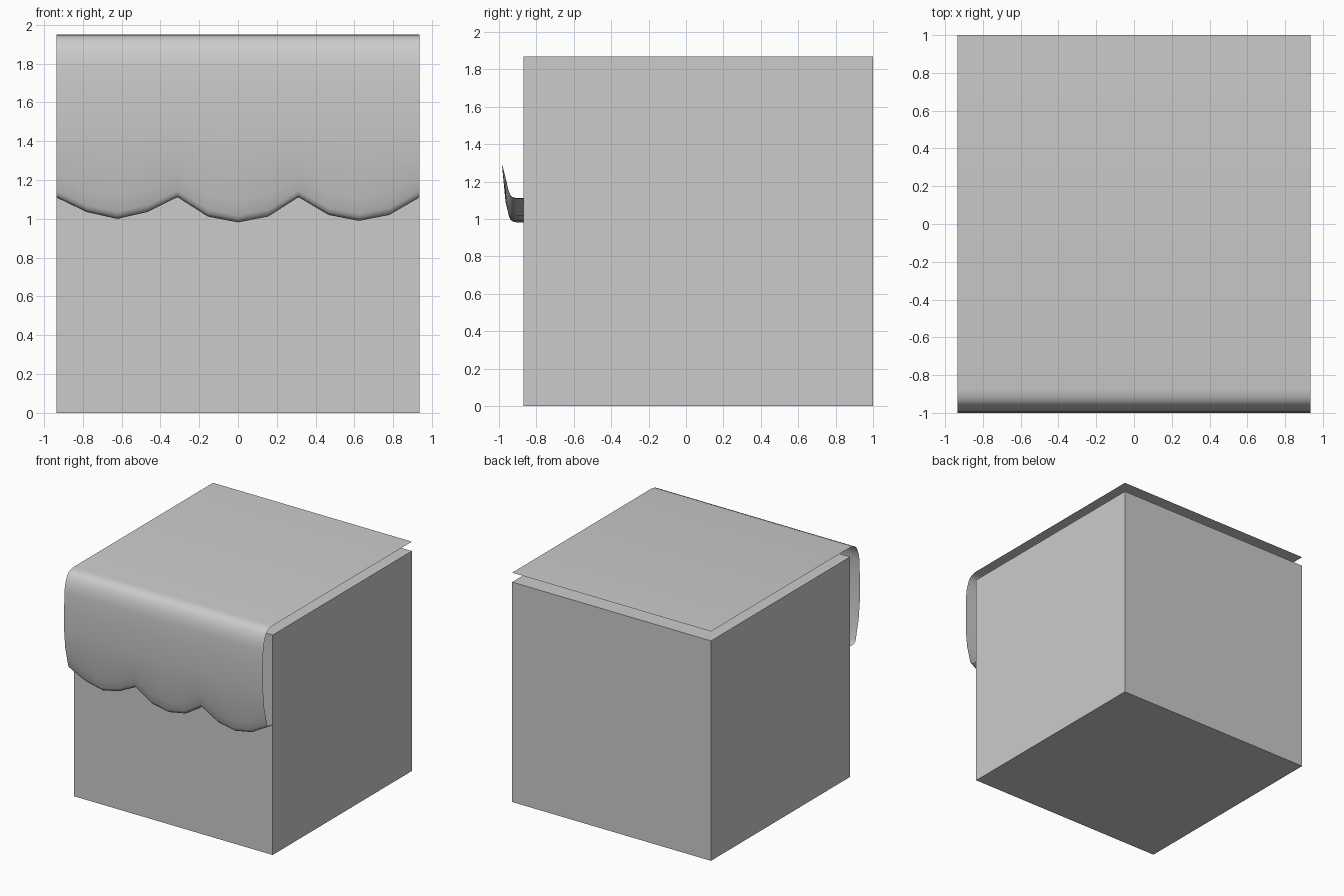
import bpy, bmesh

if "Cube" in bpy.data.objects:
    bpy.data.objects.remove(bpy.data.objects["Cube"])

W = 0.935

# Main block
bpy.ops.mesh.primitive_cube_add(size=1, location=(0, 0.065, 0.935))
block = bpy.context.object
block.name = "block"
block.scale = (2 * W, 1.87, 1.87)
bpy.ops.object.transform_apply(location=True, rotation=True, scale=True)

# Draped cover: fixed upper profile (y, z), then a lip following the scalloped hem
upper = [(1.0, 1.95), (-0.87, 1.95), (-0.91, 1.944), (-0.94, 1.93), (-0.96, 1.91),
         (-0.978, 1.87), (-0.99, 1.83), (-0.996, 1.78), (-1.0, 1.65), (-1.0, 1.45),
         (-0.985, 1.30)]
lip = [(-0.965, 0.11), (-0.947, 0.035), (-0.939, 0.015), (-0.925, 0.004),
       (-0.905, 0.0), (-0.87, 0.0)]
hem = [1.11, 1.035, 1.0, 1.035, 1.112, 1.012, 0.982, 1.012, 1.112, 1.02, 0.99, 1.02, 1.11]

bm = bmesh.new()
columns = []
for i, h in enumerate(hem):
    x = -W + 2 * W * i / (len(hem) - 1)
    pts = upper + [(y, h + dz) for y, dz in lip]
    columns.append([bm.verts.new((x, y, z)) for y, z in pts])
for a, b in zip(columns, columns[1:]):
    for j in range(len(a) - 1):
        bm.faces.new((a[j], a[j + 1], b[j + 1], b[j]))
mesh = bpy.data.meshes.new("draped_cover")
bm.to_mesh(mesh)
bm.free()
for p in mesh.polygons:
    p.use_smooth = True
cover = bpy.data.objects.new("draped_cover", mesh)
bpy.context.collection.objects.link(cover)
